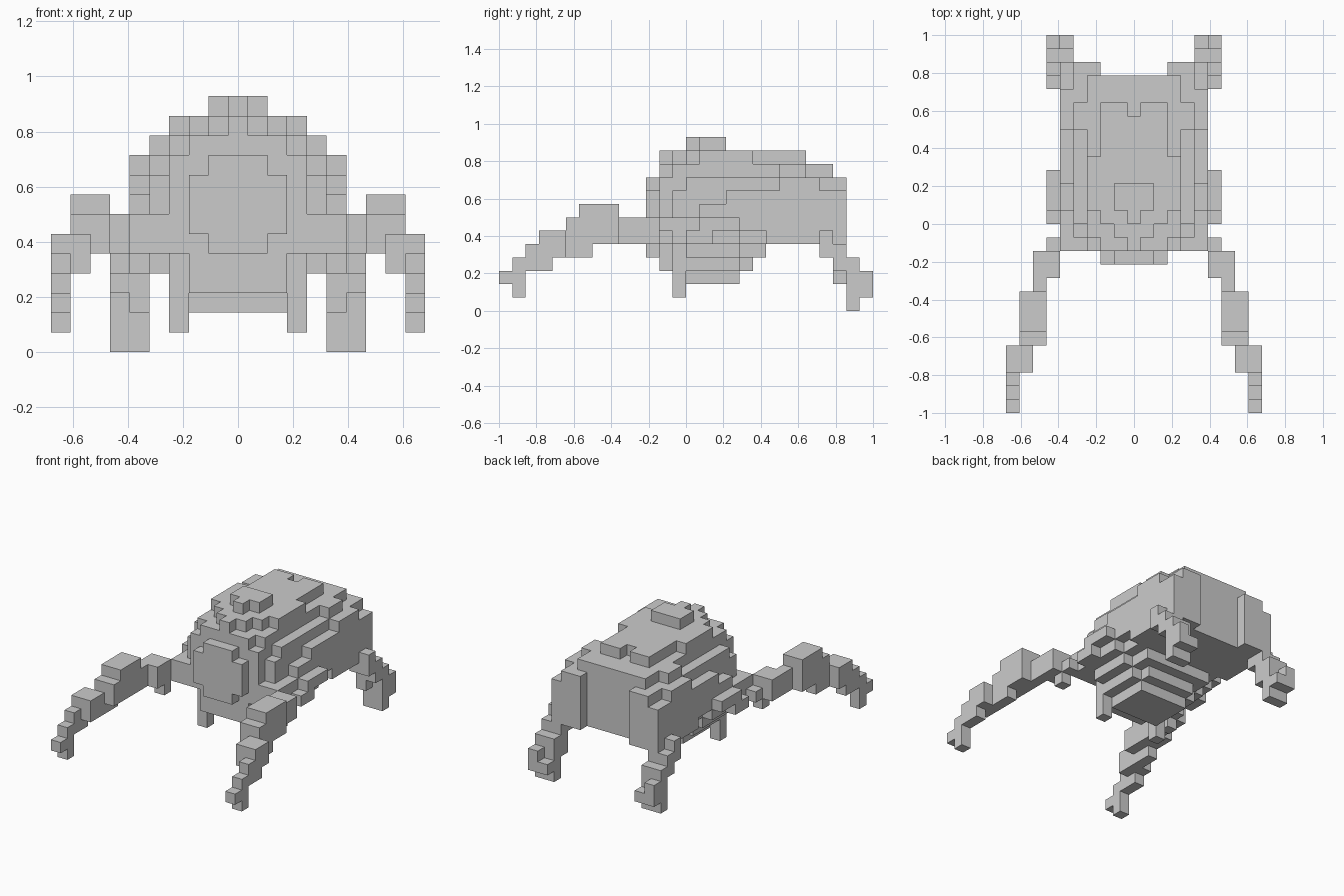
import bpy, bmesh
from math import radians
from mathutils import Vector

if "Cube" in bpy.data.objects:
    bpy.data.objects.remove(bpy.data.objects["Cube"])

V = 2 / 28  # cube size: 28 cubes along the longest side


def box(i0, i1, j0, j1, k0, k1):
    return {(i, j, k) for i in range(i0, i1 + 1)
            for j in range(j0, j1 + 1) for k in range(k0, k1 + 1)}


def boxes(rows):
    return set().union(*(box(*r) for r in rows))


def mirrored(cells):
    return cells | {(-i, j, k) for i, j, k in cells}


# Shell: cross-sections front to back, half-width in cubes per layer (layers 2 to 11)
sections = [
    (11, 11, "---12221--"),
    (12, 12, "-223333320"),
    (13, 13, "-334444331"),
    (14, 14, "2345544432"),
    (15, 16, "2345554433"),
    (17, 17, "2345555433"),
    (18, 18, "-234555433"),
    (19, 19, "--34555432"),
    (20, 20, "---5555432"),
    (21, 22, "---5555542"),
    (23, 23, "---555553-"),
    (24, 24, "---555543-"),
]
shell = set()
for j0, j1, widths in sections:
    for k, w in enumerate(widths, 2):
        if w != "-":
            shell |= box(-int(w), int(w), j0, j1, k, k)
shell.discard((0, 22, 11))
# Rear corner columns beside the recessed back face, and side bulges
shell |= mirrored(boxes([(3, 5, 25, 25, 5, 8), (3, 4, 25, 25, 9, 9),
                         (6, 6, 14, 15, 5, 5), (6, 6, 15, 17, 6, 6)]))

# Raised crest on top
crest = box(-1, 1, 15, 16, 12, 12) | {(0, 14, 12)}

# Long front legs, from the root to the tip
front_legs = mirrored(boxes([
    (4, 5, 12, 13, 5, 6), (6, 6, 10, 11, 5, 6), (6, 6, 11, 11, 4, 4),
    (5, 6, 12, 12, 5, 5), (7, 7, 9, 11, 5, 6),
    (7, 8, 6, 8, 5, 7), (8, 8, 6, 6, 4, 4), (7, 7, 5, 5, 5, 6),
    (8, 8, 5, 5, 4, 6), (8, 8, 3, 4, 4, 5), (9, 9, 4, 4, 4, 5),
    (9, 9, 3, 3, 3, 5), (9, 9, 2, 2, 3, 4), (9, 9, 1, 1, 1, 3),
    (9, 9, 0, 0, 2, 2)]))

# Short rear legs
rear_legs = mirrored(boxes([
    (5, 6, 24, 24, 4, 5), (5, 5, 25, 25, 2, 4), (6, 6, 25, 25, 3, 4),
    (5, 6, 26, 26, 0, 3), (5, 5, 27, 27, 1, 1), (6, 6, 27, 27, 1, 2)]))

# Small pegs under the front of the body
pegs = mirrored(box(3, 3, 13, 13, 1, 2))

parts = {"shell": shell, "crest": crest, "front_legs": front_legs,
         "rear_legs": rear_legs, "under_pegs": pegs}
occupied = set().union(*parts.values())


def build(name, cells):
    """Outer faces of the cubes only, with flat areas merged."""
    bm = bmesh.new()
    for c in cells:
        centre = Vector((c[0], c[1] - 13.5, c[2] + 0.5))
        for axis in range(3):
            for s in (-1, 1):
                near = list(c)
                near[axis] += s
                if tuple(near) in occupied:
                    continue
                n, u, w = Vector(), Vector(), Vector()
                n[axis], u[(axis + 1) % 3], w[(axis + 2) % 3] = s / 2, s / 2, 0.5
                quad = (-u - w, u - w, u + w, -u + w)
                bm.faces.new([bm.verts.new((centre + n + q) * V) for q in quad])
    bmesh.ops.remove_doubles(bm, verts=bm.verts, dist=0.001)
    bmesh.ops.dissolve_limit(bm, angle_limit=radians(1), verts=bm.verts, edges=bm.edges)
    mesh = bpy.data.meshes.new(name)
    bm.to_mesh(mesh)
    bm.free()
    bpy.context.collection.objects.link(bpy.data.objects.new(name, mesh))


done = set()
for name, cells in parts.items():
    build(name, cells - done)
    done |= cells
